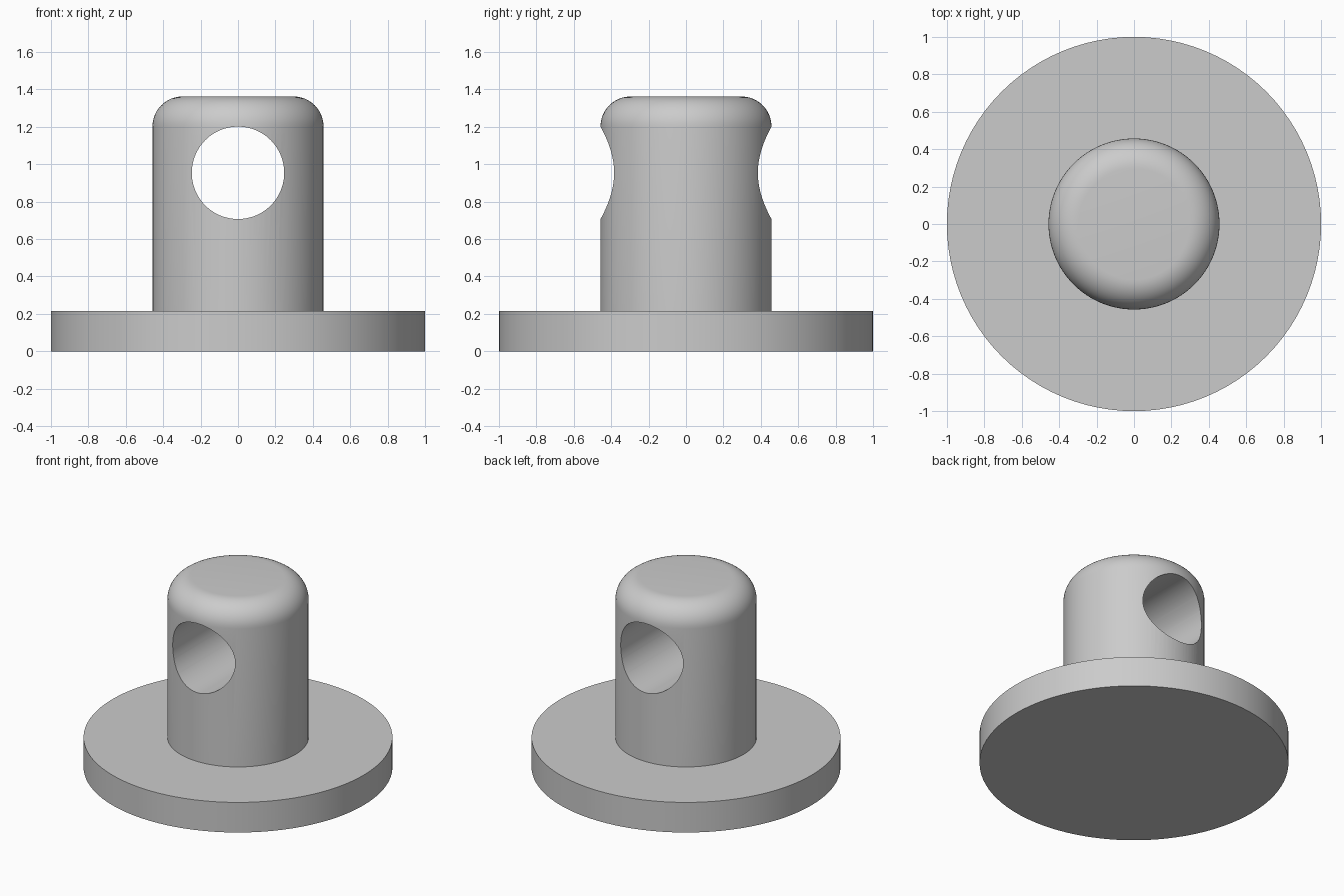
import bpy
import math

SEGMENTS = 96
BASE_RADIUS, BASE_TOP = 1.0, 0.215
POST_RADIUS, POST_TOP, ROUNDING = 0.457, 1.362, 0.16
HOLE_RADIUS, HOLE_Z = 0.247, 0.954

default = bpy.data.objects.get("Cube")
if default:
    bpy.data.objects.remove(default, do_unlink=True)

grey = bpy.data.materials.new("plain_grey")
grey.use_nodes = True
colour = (0.6, 0.6, 0.6, 1)
grey.diffuse_color = colour
grey.node_tree.nodes["Principled BSDF"].inputs["Base Color"].default_value = colour


def cylinder(name, radius, bottom, top):
    bpy.ops.mesh.primitive_cylinder_add(
        vertices=SEGMENTS, radius=radius, depth=top - bottom,
        location=(0, 0, (bottom + top) / 2))
    obj = bpy.context.object
    obj.name = name
    obj.data.materials.append(grey)
    return obj


def apply(obj, modifier):
    bpy.ops.object.select_all(action="DESELECT")
    obj.select_set(True)
    bpy.context.view_layer.objects.active = obj
    bpy.ops.object.modifier_apply(modifier=modifier.name)


def smooth(obj):
    bpy.ops.object.select_all(action="DESELECT")
    obj.select_set(True)
    bpy.context.view_layer.objects.active = obj
    bpy.ops.object.shade_smooth_by_angle(angle=math.radians(30))


# Round base plate and upright post
base = cylinder("base_plate", BASE_RADIUS, 0, BASE_TOP)
post = cylinder("post", POST_RADIUS, BASE_TOP, POST_TOP)

# Rounded top rim of the post
weights = post.data.attributes.new("bevel_weight_edge", "FLOAT", "EDGE")
for edge in post.data.edges:
    if all(post.data.vertices[i].co.z > 0 for i in edge.vertices):
        weights.data[edge.index].value = 1
bevel = post.modifiers.new("rounded_rim", "BEVEL")
bevel.limit_method = "WEIGHT"
bevel.width = ROUNDING
bevel.segments = 12
apply(post, bevel)

# Cross hole running front to back
cutter = cylinder("hole_cutter", HOLE_RADIUS, -1, 1)
cutter.location = (0, 0, HOLE_Z)
cutter.rotation_euler.x = math.pi / 2
cutter.hide_render = True
hole = post.modifiers.new("cross_hole", "BOOLEAN")
hole.operation = "DIFFERENCE"
hole.solver = "EXACT"
hole.object = cutter
apply(post, hole)
bpy.data.objects.remove(cutter, do_unlink=True)

# Join the post into the base as one solid
union = base.modifiers.new("join_post", "BOOLEAN")
union.operation = "UNION"
union.solver = "EXACT"
union.object = post
post.location.z -= 0.0
apply(base, union)
bpy.data.objects.remove(post, do_unlink=True)
base.name = "post_on_base_plate"
smooth(base)
